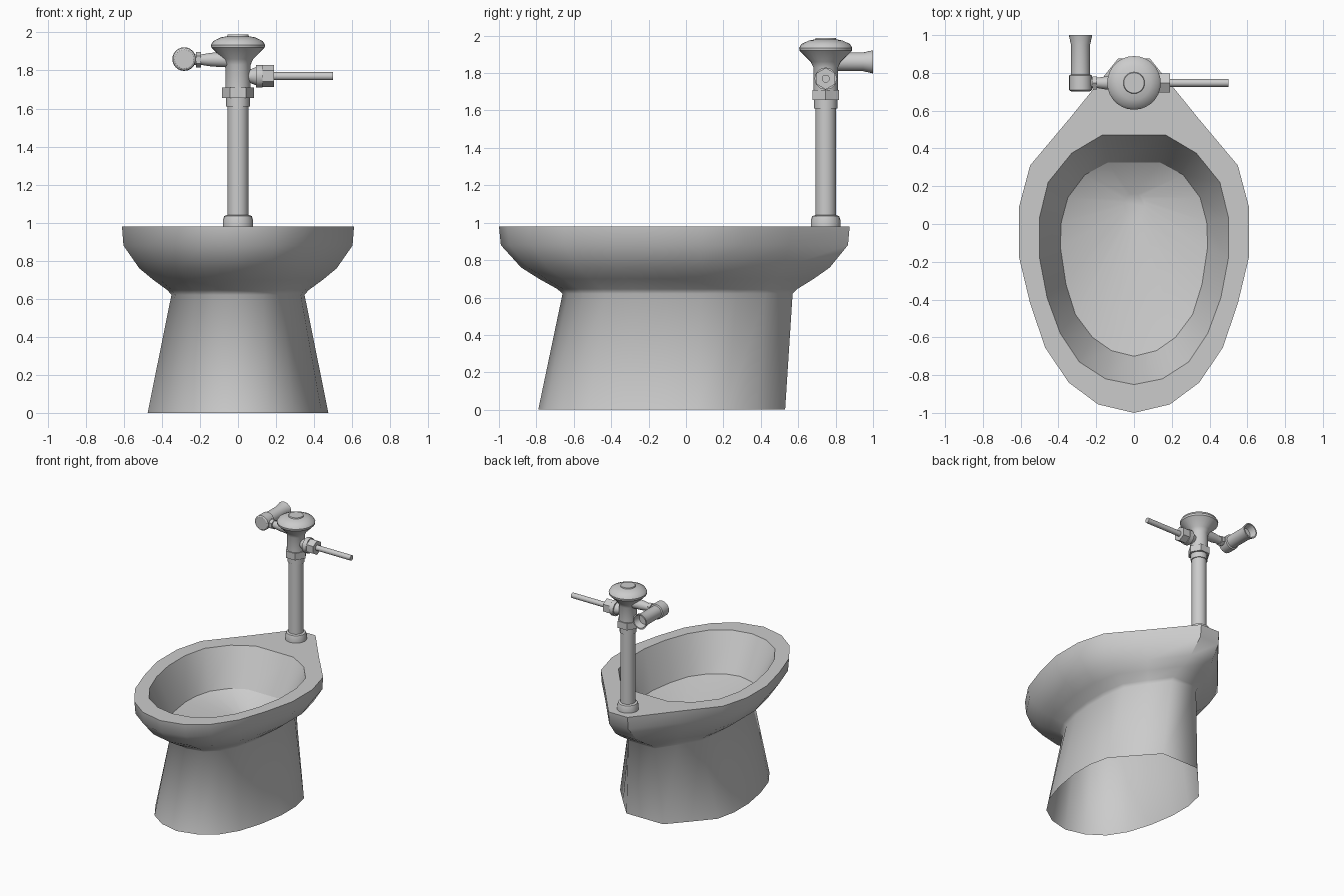
import bpy, bmesh, math
from mathutils import Vector, Matrix

if "Cube" in bpy.data.objects:
    bpy.data.objects.remove(bpy.data.objects["Cube"])

# Half outlines from front centre round the right side to the back corner
RIM = [(0, -1), (.19, -.955), (.345, -.84), (.47, -.655), (.55, -.42),
       (.61, -.17), (.61, .085), (.55, .31), (.34, .56), (.085, .875)]
NECK = [(0, -.66), (.13, -.63), (.225, -.55), (.29, -.43), (.33, -.27),
        (.35, -.1), (.35, .08), (.32, .27), (.22, .425), (.12, .57)]
BASE = [(0, -.79), (.16, -.75), (.29, -.66), (.38, -.52), (.44, -.33),
        (.475, -.12), (.475, .06), (.44, .22), (.305, .375), (.165, .53)]
HOLE = [(0, -.85), (.15, -.82), (.29, -.73), (.39, -.58), (.46, -.39),
        (.5, -.18), (.5, .035), (.455, .22), (.33, .375), (.17, .47)]
SHELF = [(0, -.7), (.12, -.67), (.22, -.6), (.31, -.48), (.36, -.32),
         (.39, -.12), (.385, .01), (.35, .14), (.26, .26), (.14, .325)]


def mix(a, b, t):
    return [(p[0] + (q[0] - p[0]) * t, p[1] + (q[1] - p[1]) * t) for p, q in zip(a, b)]


def loft_bowl():
    drain = mix(SHELF, [(0, .13)] * 10, .86)
    sections = [(BASE, 0), (NECK, .62), (mix(RIM, NECK, .92), .645),
                (mix(RIM, NECK, .63), .70), (mix(RIM, NECK, .35), .76),
                (mix(RIM, NECK, .03), .88), (RIM, .98),
                (HOLE, .98), (SHELF, .69), (drain, .56)]
    bm = bmesh.new()
    rings = []
    for half, z in sections:
        pts = half + [(-x, y) for x, y in reversed(half[1:])]
        rings.append([bm.verts.new((x, y, z)) for x, y in pts])
    n = len(rings[0])
    for a, b in zip(rings, rings[1:]):
        for i in range(n):
            j = (i + 1) % n
            bm.faces.new((a[i], a[j], b[j], b[i]))
    bm.faces.new(rings[-1])
    bm.normal_update()
    # Smooth everywhere except creases; pedestal and neck stay soft
    soft = set(rings[0] + rings[1] + rings[2])
    shelf = set(rings[8])
    for f in bm.faces:
        f.smooth = True
    for e in bm.edges:
        ends = set(e.verts)
        flat = ends <= soft or e.calc_face_angle(0) < math.radians(40)
        e.smooth = flat and not ends <= shelf
    me = bpy.data.meshes.new("bowl")
    bm.to_mesh(me)
    bm.free()
    bpy.context.collection.objects.link(bpy.data.objects.new("bowl", me))


def lathe(name, profile, origin, axis=(0, 0, 1), seg=24, spin=0):
    """Closed turned part; profile is (radius, distance along axis)."""
    bm = bmesh.new()
    rings = [[bm.verts.new((r * math.cos(spin + k * math.tau / seg),
                            r * math.sin(spin + k * math.tau / seg), h))
              for k in range(seg)] for r, h in profile]
    for a, b in zip(rings, rings[1:]):
        for i in range(seg):
            j = (i + 1) % seg
            bm.faces.new((a[i], a[j], b[j], b[i]))
    bm.faces.new(rings[0][::-1])
    bm.faces.new(rings[-1])
    rot = Vector((0, 0, 1)).rotation_difference(Vector(axis)).to_matrix().to_4x4()
    bmesh.ops.transform(bm, matrix=Matrix.Translation(origin) @ rot, verts=bm.verts)
    me = bpy.data.meshes.new(name)
    bm.to_mesh(me)
    bm.free()
    ob = bpy.data.objects.new(name, me)
    bpy.context.collection.objects.link(ob)
    bpy.ops.object.select_all(action='DESELECT')
    ob.select_set(True)
    bpy.context.view_layer.objects.active = ob
    bpy.ops.object.shade_smooth_by_angle(angle=math.radians(35))


loft_bowl()

# Flush pipe with floor flange and coupling nuts
Y = .747
foot = (0, Y, 0)
lathe("pipe_flange", [(.08, .975), (.08, 1.01), (.072, 1.035), (.056, 1.04)], foot)
lathe("flush_pipe", [(.055, .97), (.055, 1.66)], foot)
lathe("lower_nut", [(.063, 1.61), (.063, 1.66)], foot, seg=12)
lathe("upper_nut", [(.083, 1.655), (.083, 1.71)], foot, seg=6)

# Valve body with flared head and domed cap
lathe("valve_body", [(.066, 1.7), (.066, 1.83), (.08, 1.86), (.14, 1.92), (.142, 1.935),
                     (.13, 1.955), (.09, 1.974), (.057, 1.98), (.054, 1.988)], foot, seg=28)

# Handle on the right
X = (1, 0, 0)
side = (0, Y, 1.77)
lathe("handle_socket", [(.03, .03), (.036, .065), (.05, .1)], side, X)
lathe("handle_collar", [(.06, .095), (.06, .13)], side, X, seg=12)
lathe("handle_nut", [(.058, .12), (.058, .19)], side, X, seg=6)
lathe("handle_rod", [(.021, .18), (.021, .5)], side, X, seg=16)

# Supply branch on the left
L = (-1, 0, 0)
left = (0, Y, 1.857)
lathe("branch_pipe", [(.042, .03), (.036, .14), (.028, .19), (.028, .25)], left, L)
lathe("branch_nut", [(.04, .195), (.04, .22)], left, L, seg=6)
lathe("supply_pipe", [(.05, -.045), (.06, -.038), (.06, .04), (.05, .045), (.05, .2),
                      (.062, .253), (.052, .253), (.04, .2)],
      (-.283, Y, 1.86), (0, 1, 0))
